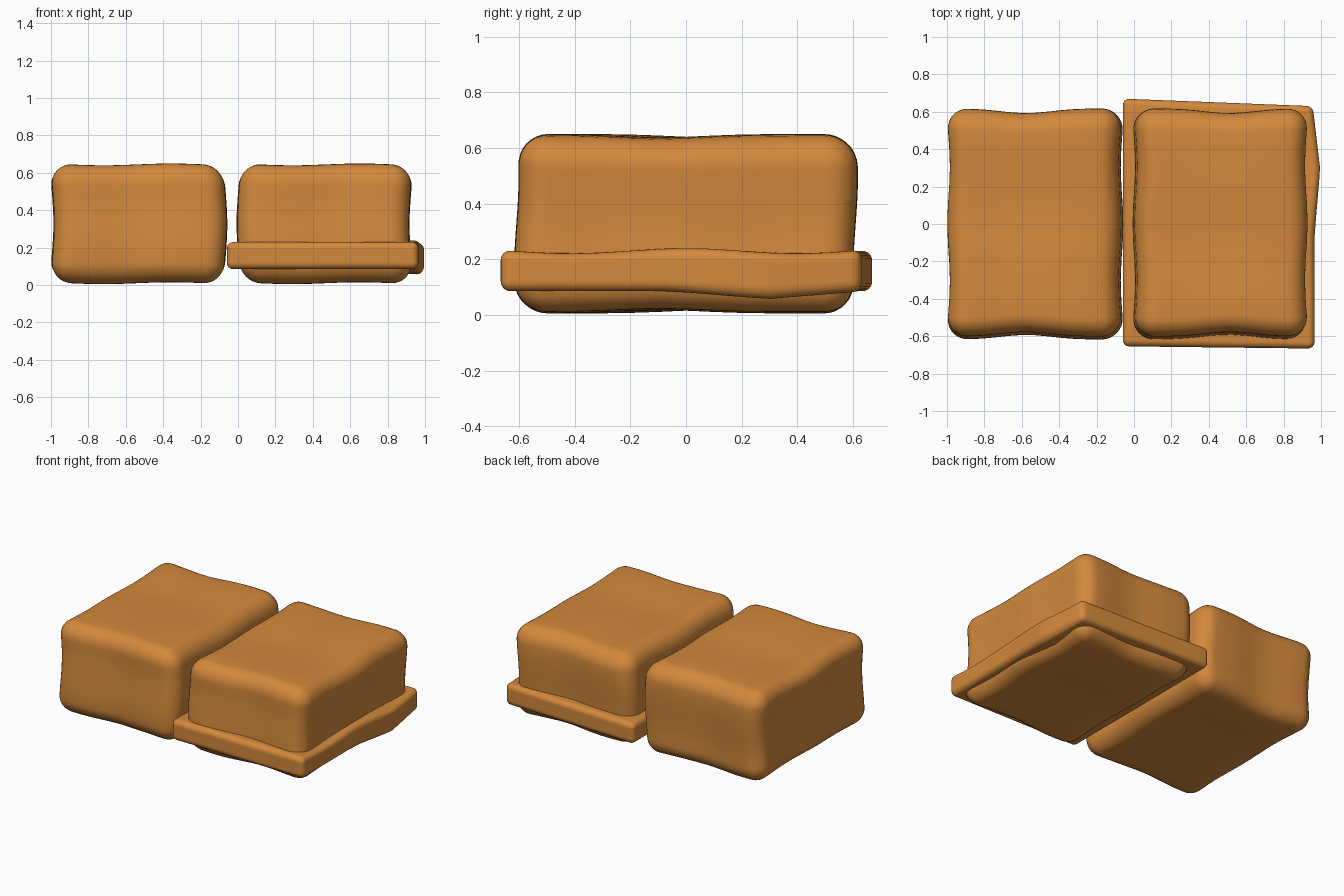
import bpy, bmesh, math
from mathutils import Vector

if "Cube" in bpy.data.objects:
    bpy.data.objects.remove(bpy.data.objects["Cube"])

mat = bpy.data.materials.new("caramel")
mat.diffuse_color = (0.65, 0.25, 0.045, 1)
mat.use_nodes = True
mat.node_tree.nodes["Principled BSDF"].inputs["Base Color"].default_value = mat.diffuse_color


def rounded_box(name, lo, hi, radius, warp, edge=4, middle=10):
    """Rounded box with fine rings at the edges, then a hand-moulded warp."""
    lo, hi = Vector(lo), Vector(hi)
    centre, half = (lo + hi) / 2, (hi - lo) / 2
    n = 2 * edge + middle
    bm = bmesh.new()
    bmesh.ops.create_cube(bm, size=2)
    bmesh.ops.subdivide_edges(bm, edges=bm.edges[:], cuts=n - 1, use_grid_fill=True)

    def spread(t, h):
        k = (t + 1) / 2 * n
        core = h - radius
        if k < edge:
            return -core - radius * math.tan((edge - k) / edge * math.pi / 4)
        if k > n - edge:
            return core + radius * math.tan((k - n + edge) / edge * math.pi / 4)
        return core * (2 * (k - edge) / middle - 1)

    for v in bm.verts:
        p = Vector([spread(v.co[i], half[i]) for i in range(3)])
        core = Vector([max(-half[i] + radius, min(half[i] - radius, p[i])) for i in range(3)])
        d = p - core
        if d.length > 1e-6:
            p = core + d.normalized() * radius
        u = Vector([p[i] / half[i] for i in range(3)])
        v.co = centre + p + Vector(warp(u))
    bmesh.ops.recalc_face_normals(bm, faces=bm.faces[:])
    mesh = bpy.data.meshes.new(name)
    bm.to_mesh(mesh)
    bm.free()
    mesh.materials.append(mat)
    mesh.shade_smooth()
    obj = bpy.data.objects.new(name, mesh)
    bpy.context.collection.objects.link(obj)
    return obj


def block_warp(side):
    """Shallow dents along each side, as in soft hand-cut pieces."""
    def warp(u):
        x, y, z = u
        dx = -0.014 * x * (1 - math.cos(2 * math.pi * y)) / 2 - 0.008 * side * math.cos(3 * z)
        dy = -0.025 * y * math.exp(-6 * (x - 0.1 * side) ** 2) + 0.008 * math.sin(3 * z)
        dz = -0.012 * z * math.exp(-8 * (y + 0.15 * side) ** 2) + 0.005 * math.sin(4 * x)
        return dx, dy, dz
    return warp


def slab_warp(u):
    """Uneven rim, with a corner-like bump on the outer right side."""
    x, y, z = u
    right = max(x, 0)
    bump = max(0, 1 - abs(y - 0.46) / 0.55)
    dx = right * (0.035 * bump - 0.01 * max(y, 0))
    dy = -0.02 * max(y, 0) * (x + 1) + 0.006 * x * min(y, 0)
    dz = 0.01 * math.cos(5 * y) * max(z, 0) * right - 0.03 * bump * max(-z, 0) * right
    return dx, dy, dz


# Two soft blocks
rounded_box("left_block", (-0.995, -0.61, 0.01), (-0.065, 0.61, 0.645), 0.11, block_warp(-1))
rounded_box("right_block", (0.0, -0.61, 0.01), (0.925, 0.61, 0.645), 0.11, block_warp(1))

# Thin slab around the lower part of the right block
rounded_box("slab", (-0.06, -0.66, 0.085), (0.965, 0.67, 0.23), 0.035, slab_warp, 3, 16)
